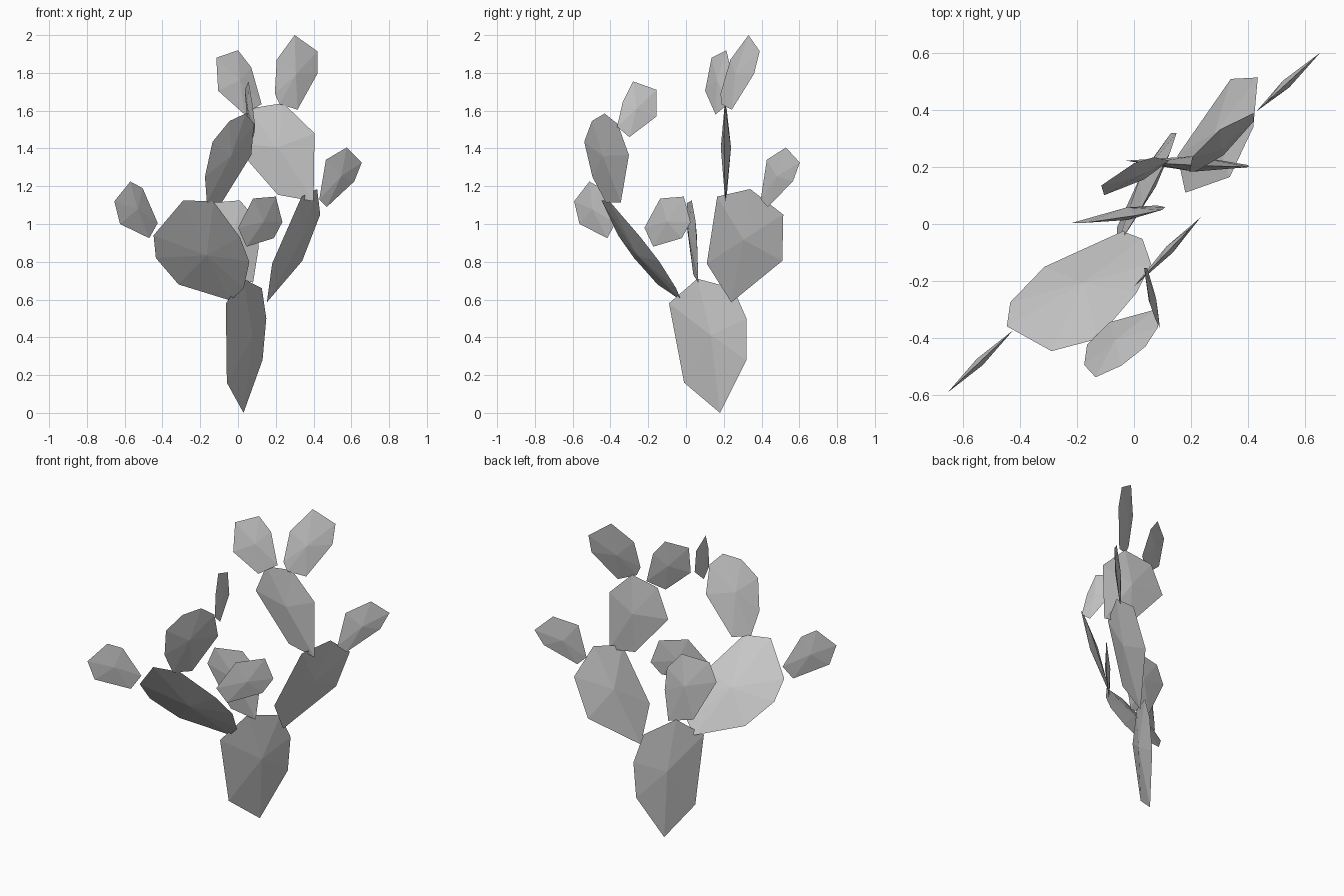
import bpy
import bmesh
from mathutils import Vector

default_cube = bpy.data.objects.get("Cube")
if default_cube:
    bpy.data.objects.remove(default_cube, do_unlink=True)

# One plain grey for the whole plant
GREY = (0.59, 0.59, 0.59, 1.0)
grey = bpy.data.materials.new("plain grey")
grey.use_nodes = True
grey.diffuse_color = GREY
grey.node_tree.nodes["Principled BSDF"].inputs["Base Color"].default_value = GREY

BULGE = 0.045  # half thickness relative to pad size


def build_pad(name, points):
    """Join a flat rim to a raised centre point on each side."""
    centre = sum(points, Vector()) / len(points)
    normal = Vector()
    for here, after in zip(points, points[1:] + points[:1]):
        normal += (here - centre).cross(after - centre)
    normal.normalize()
    size = max((a - b).length for a in points for b in points)

    bm = bmesh.new()
    rim = [bm.verts.new(p) for p in points]
    front = bm.verts.new(centre + normal * size * BULGE)
    back = bm.verts.new(centre - normal * size * BULGE)
    for here, after in zip(rim, rim[1:] + rim[:1]):
        bm.faces.new((here, after, front))
        bm.faces.new((after, here, back))
    bmesh.ops.recalc_face_normals(bm, faces=bm.faces[:])

    mesh = bpy.data.meshes.new(name)
    bm.to_mesh(mesh)
    bm.free()
    mesh.materials.append(grey)
    pad = bpy.data.objects.new(name, mesh)
    bpy.context.collection.objects.link(pad)
    return pad


def side_pad(name, offset, slope, lean, *outline):
    """Pad outlined in y and z; x follows from the tilt of its plane."""
    return build_pad(name, [Vector((offset + slope * y + lean * z, y, z))
                            for y, z in outline])


def front_pad(name, offset, slope, lean, *outline):
    """Pad outlined in x and z; y follows from the tilt of its plane."""
    return build_pad(name, [Vector((x, offset + slope * x + lean * z, z))
                            for x, z in outline])


# Trunk and the three pads growing from it
side_pad("trunk_pad", -.068, .54, .09,
         (.18, 0), (.32, .28), (.32, .5), (.25, .66),
         (.06, .71), (-.09, .58), (-.01, .16))
front_pad("front_branch_pad", .389, .245, -.68,
          (-.04, .595), (-.315, .68), (-.435, .82), (-.447, .94),
          (-.29, 1.125), (-.13, 1.12), (.01, .93), (.06, .8), (.03, .66))
side_pad("back_branch_pad", -.162, .385, .38,
         (.24, .585), (.51, .805), (.515, 1.05),
         (.34, 1.185), (.165, 1.145), (.11, .79))
front_pad("middle_branch_pad", .092, .15, -.056,
          (.08, .69), (.11, .88), (.1, 1.02), (.01, 1.125),
          (-.17, 1.11), (-.22, .995), (-.08, .73))

# Upper pads on the two large branches
front_pad("upper_back_pad", .25, -.05, -.02,
          (.4, 1.12), (.405, 1.48), (.24, 1.64),
          (.05, 1.61), (-.03, 1.43), (.21, 1.155))
front_pad("upper_front_pad", .242, 1, -.45,
          (-.165, 1.115), (-.085, 1.115), (.07, 1.365), (.085, 1.53),
          (.04, 1.585), (-.045, 1.545), (-.135, 1.435), (-.175, 1.25))

# Small end pads
front_pad("top_inner_bud", -.228, .6, .23,
          (-.115, 1.88), (0, 1.92), (.07, 1.83),
          (.125, 1.635), (.035, 1.58), (-.105, 1.705))
front_pad("top_outer_bud", -.37, .67, .25,
          (.205, 1.87), (.3, 2), (.42, 1.915), (.42, 1.795),
          (.315, 1.605), (.22, 1.635), (.195, 1.69))
front_pad("back_outer_bud", 0, .92, 0,
          (.575, 1.405), (.655, 1.325), (.615, 1.225),
          (.47, 1.09), (.43, 1.13), (.465, 1.34))
front_pad("front_outer_bud", .03, .95, 0,
          (-.57, 1.225), (-.505, 1.19), (-.425, 1.005),
          (-.47, .925), (-.625, 1), (-.655, 1.12))
front_pad("middle_bud", -.22, 1.04, 0,
          (0, .98), (.08, 1.135), (.2, 1.145),
          (.235, 1.01), (.19, .925), (.045, .88))
side_pad("upper_front_bud", .143, -.19, -.08,
         (-.335, 1.645), (-.28, 1.755), (-.155, 1.71),
         (-.155, 1.57), (-.3, 1.46), (-.365, 1.515))
